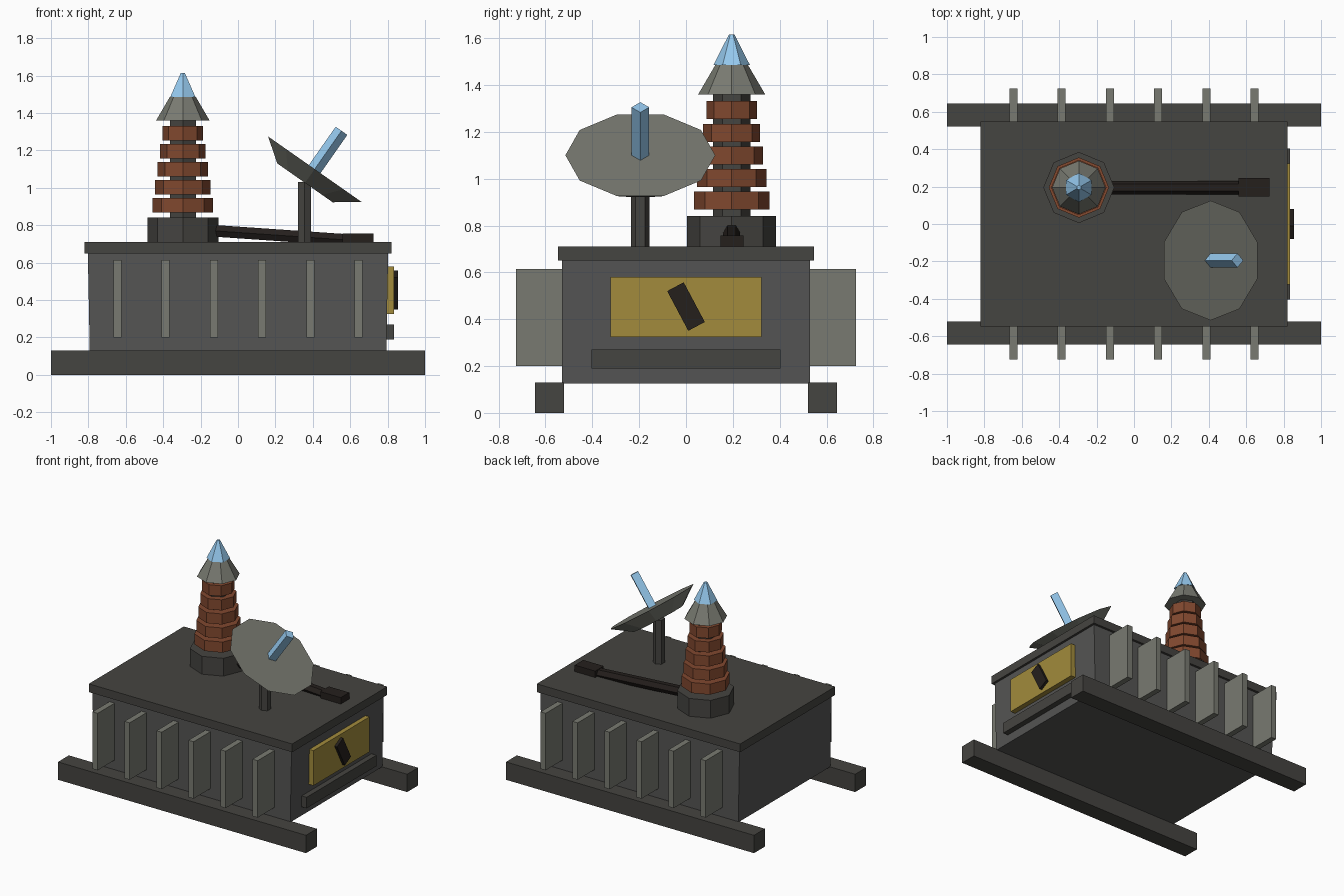
import bpy, bmesh
from math import radians, pi
from mathutils import Matrix, Vector

if "Cube" in bpy.data.objects:
    bpy.data.objects.remove(bpy.data.objects["Cube"])


def mat(name, r, g, b):
    m = bpy.data.materials.new(name)
    m.diffuse_color = (r, g, b, 1)
    m.use_nodes = True
    m.node_tree.nodes["Principled BSDF"].inputs["Base Color"].default_value = m.diffuse_color
    return m


HULL = mat("hull_grey", 0.09, 0.09, 0.088)
DARK = mat("dark_grey", 0.06, 0.058, 0.052)
PALE = mat("pale_grey", 0.19, 0.195, 0.165)
COPPER = mat("copper", 0.22, 0.065, 0.028)
BLUE = mat("glow_blue", 0.30, 0.58, 0.85)
GOLD = mat("warning_yellow", 0.36, 0.26, 0.045)
BLACK = mat("black", 0.018, 0.014, 0.012)


def finish(name, bm, material, matrix=Matrix()):
    bm.transform(matrix)
    bmesh.ops.recalc_face_normals(bm, faces=bm.faces)
    me = bpy.data.meshes.new(name)
    bm.to_mesh(me)
    bm.free()
    me.materials.append(material)
    ob = bpy.data.objects.new(name, me)
    bpy.context.collection.objects.link(ob)
    return ob


def box(name, material, x, y, z, tilt=0, taper=1):
    """Box from (min, max) ranges; tilt turns it about x, taper scales the bottom in x."""
    bm = bmesh.new()
    bmesh.ops.create_cube(bm, size=1)
    for v in bm.verts:
        v.co.x *= (x[1] - x[0]) * (taper if v.co.z < 0 else 1)
        v.co.y *= y[1] - y[0]
        v.co.z *= z[1] - z[0]
    centre = Vector([(a + b) / 2 for a, b in (x, y, z)])
    return finish(name, bm, material,
                  Matrix.Translation(centre) @ Matrix.Rotation(tilt, 4, 'X'))


def prism(name, material, sides, r1, r2, start, length, lean=0):
    """Cone or cylinder rising from start, leaning towards +x."""
    bm = bmesh.new()
    bmesh.ops.create_cone(bm, cap_ends=True, segments=sides,
                          radius1=r1, radius2=r2, depth=length)
    return finish(name, bm, material,
                  Matrix.Translation(start) @ Matrix.Rotation(lean, 4, 'Y')
                  @ Matrix.Translation((0, 0, length / 2)))


# Casing and lid
box("casing", HULL, (-0.803, 0.803), (-0.53, 0.53), (0.125, 0.66), taper=0.987)
box("lid", DARK, (-0.82, 0.82), (-0.547, 0.547), (0.65, 0.71))

# Skids and cooling fins on both sides
for side, s in (("front", -1), ("back", 1)):
    box(side + "_skid", DARK, (-1, 1), sorted((s * 0.52, s * 0.645)), (0, 0.13))
    for i in range(6):
        x = -0.645 + i * 0.258
        box(f"{side}_fin_{i + 1}", PALE, (x - 0.021, x + 0.021),
            sorted((s * 0.5, s * 0.725)), (0.2, 0.615))

# Warning panel, its mark and the lower rail on the right end
box("warning_panel", GOLD, (0.785, 0.835), (-0.323, 0.323), (0.325, 0.58))
box("warning_mark", BLACK, (0.825, 0.855), (-0.04, 0.04), (0.358, 0.55), tilt=radians(28))
box("lower_rail", DARK, (0.78, 0.835), (-0.403, 0.403), (0.19, 0.27))

# Coil tower
TX, TY = -0.295, 0.195
prism("tower_base", DARK, 8, 0.19, 0.19, (TX, TY, 0.70), 0.14)
prism("tower_core", DARK, 6, 0.08, 0.08, (TX, TY, 0.80), 0.57)
for i in range(5):
    r = 0.161 - i * 0.0132
    prism(f"coil_ring_{i + 1}", COPPER, 8, r, r, (TX, TY, 0.868 + i * 0.0965), 0.077)
prism("tower_cap", PALE, 8, 0.143, 0.07, (TX, TY, 1.36), 0.125)
prism("tower_tip", BLUE, 6, 0.078, 0.012, (TX, TY, 1.485), 0.13)

# Power cable and plug, running from the tower along the lid
a, b = Vector((-0.2, TY, 0.775)), Vector((0.57, TY, 0.722))
d = b - a
prism("cable", BLACK, 6, 0.036, 0.036, a, d.length, lean=pi / 2 + abs(d.z) / d.x)
box("cable_plug", BLACK, (0.56, 0.725), (0.148, 0.246), (0.70, 0.757))

# Dish on its post, with the emitter along its axis
LEAN = radians(35)
rim = Vector((0.41, -0.195, 1.10))
axis = Matrix.Rotation(LEAN, 3, 'Y') @ Vector((0, 0, 1))
prism("dish_post", DARK, 6, 0.04, 0.04, (0.355, -0.195, 0.70), 0.33)
prism("dish", PALE, 10, 0.19, 0.32, rim - axis * 0.09, 0.09, lean=LEAN)
prism("emitter", BLUE, 4, 0.038, 0.038, rim - axis * 0.01, 0.26, lean=LEAN)
